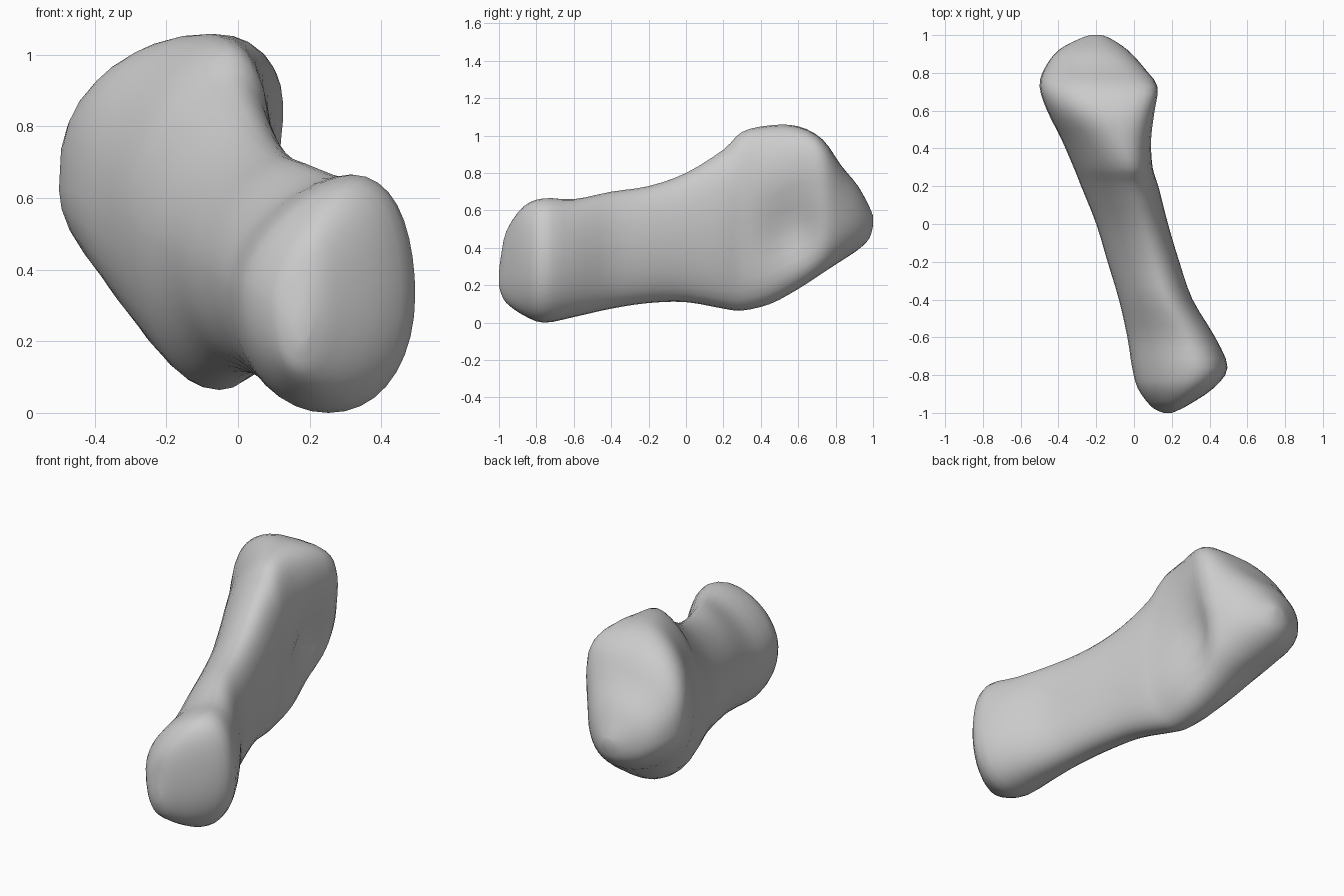
import bpy, bmesh
from math import sin, cos, pi, exp, copysign

cube = bpy.data.objects.get("Cube")
if cube:
    bpy.data.objects.remove(cube, do_unlink=True)

SIDES, STEPS = 36, 3

# Bone outline along its length:
# y, left x, right x, bottom z, top z, lean of the top, lean of the bottom
outline = [
    (-1.0, .16, .2, .2, .27, 0, 0),
    (-.99, .13, .225, .16, .35, .01, 0),
    (-.96, .085, .285, .105, .49, .03, 0),
    (-.87, .02, .42, .04, .62, .07, .01),
    (-.76, -.01, .495, 0, .665, .08, .01),
    (-.6, -.035, .43, .03, .66, .07, .02),
    (-.4, -.08, .31, .075, .70, .05, .03),
    (-.2, -.14, .24, .105, .73, .05, .03),
    (0, -.20, .18, .11, .80, .05, .03),
    (.2, -.28, .13, .075, .925, .06, .04),
    (.3, -.32, .105, .065, 1.02, .08, .05),
    (.45, -.385, .105, .1, 1.055, .08, .07),
    (.6, -.46, .12, .18, 1.05, .08, .08),
    (.73, -.50, .13, .265, .98, .09, .08),
    (.83, -.47, .06, .33, .84, .05, .05),
    (.92, -.40, -.03, .39, .73, .02, .02),
    (.98, -.29, -.12, .45, .62, 0, 0),
    (1.0, -.23, -.17, .52, .57, 0, 0),
]


def spline(a, b, c, d, t):
    """Smooth blend from b to c."""
    return b + t / 2 * (c - a + t * (2*a - 5*b + 4*c - d + t * (3*(b - c) + d - a)))


def power(v, e):
    return copysign(abs(v) ** e, v)


def ring(y, left, right, low, high, top_lean, bottom_lean):
    """Rounded cross-section, squarer on top of the head and hollowed below it."""
    head = exp(-((y - .7) / .25) ** 2)
    points = []
    for i in range(SIDES):
        t = 2 * pi * i / SIDES
        upper = sin(t) > 0
        e = 1.1 - .45 * head if upper else .95 + .13 * head
        x = (left + right) / 2 + (right - left) / 2 * power(cos(t), e)
        z = (low + high) / 2 + (high - low) / 2 * power(sin(t), e)
        x += (top_lean if upper else bottom_lean) * sin(t) ** 2
        hollow = exp(-((y - .58) / .18) ** 2 - ((z - .47) / .22) ** 2)
        x -= .1 * hollow * max(0, cos(t))
        points.append((x, y, z))
    return points


# Interpolated rings
rows = [outline[0]] + outline + [outline[-1]]
sections = []
for k in range(1, len(rows) - 2):
    for s in range(STEPS):
        sections.append([spline(*v, s / STEPS) for v in zip(*rows[k - 1:k + 3])])
sections.append(outline[-1])

# Skin between rings, closed at both ends
bm = bmesh.new()
loops = [[bm.verts.new(p) for p in ring(*s)] for s in sections]
for a, b in zip(loops, loops[1:]):
    for i in range(SIDES):
        j = (i + 1) % SIDES
        bm.faces.new((a[i], a[j], b[j], b[i]))
bm.faces.new(loops[0])
bm.faces.new(loops[-1])
bmesh.ops.recalc_face_normals(bm, faces=bm.faces)
mesh = bpy.data.meshes.new("bone")
bm.to_mesh(mesh)
bm.free()

bone = bpy.data.objects.new("bone", mesh)
bpy.context.collection.objects.link(bone)

# Plain grey
grey = bpy.data.materials.new("light grey")
grey.use_nodes = True
colour = (.6, .6, .6, 1)
grey.diffuse_color = colour
grey.node_tree.nodes["Principled BSDF"].inputs["Base Color"].default_value = colour
mesh.materials.append(grey)

bpy.context.view_layer.objects.active = bone
bone.select_set(True)
bpy.ops.object.shade_smooth_by_angle(angle=pi / 6)
